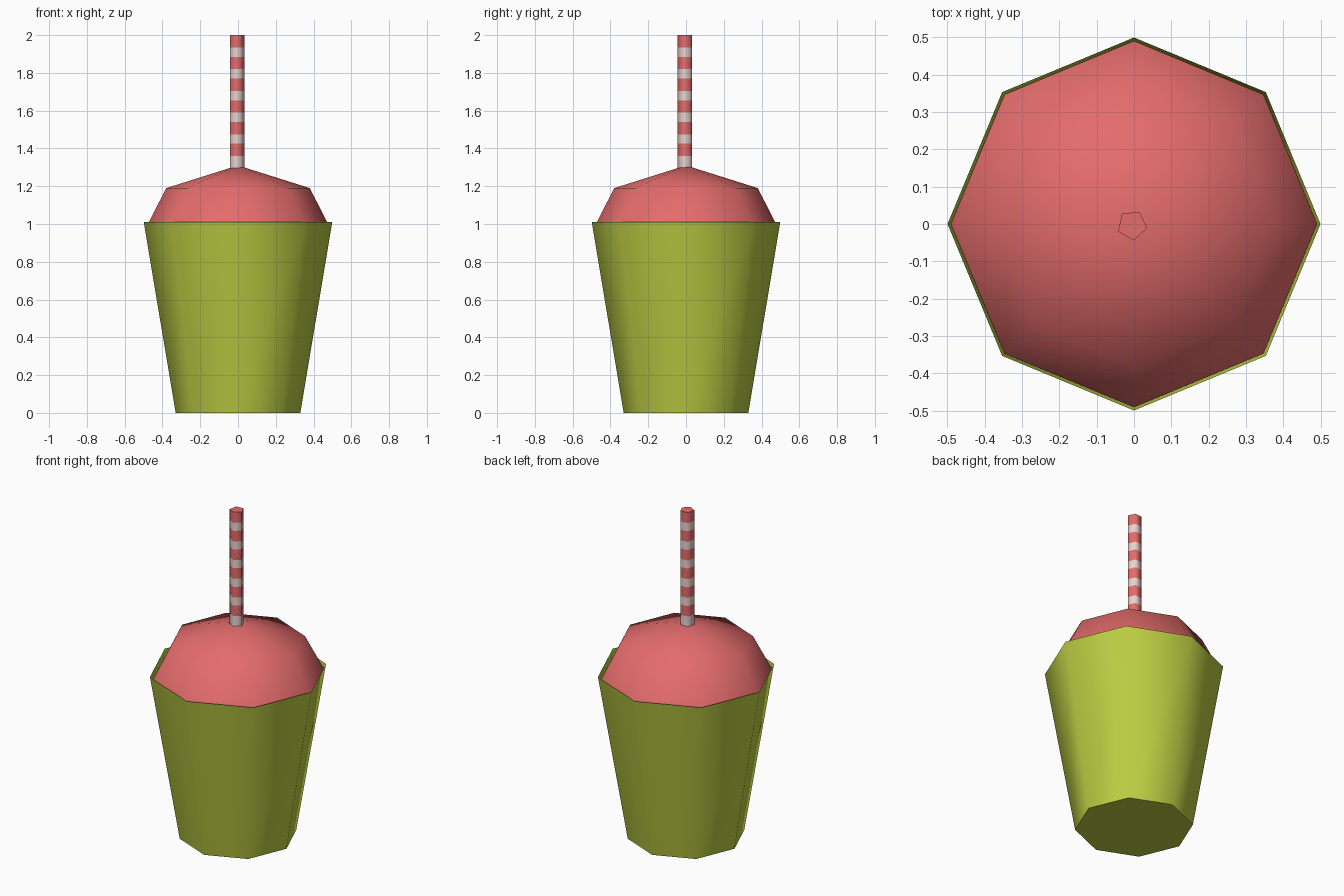
import bpy, bmesh, math

if "Cube" in bpy.data.objects:
    bpy.data.objects.remove(bpy.data.objects["Cube"])


def material(name, rgb):
    m = bpy.data.materials.new(name)
    m.diffuse_color = (*rgb, 1)
    m.use_nodes = True
    m.node_tree.nodes["Principled BSDF"].inputs["Base Color"].default_value = m.diffuse_color
    return m


green = material("cup green", (0.50, 0.61, 0.055))
red = material("ice red", (0.78, 0.15, 0.15))
white = material("stripe white", (0.80, 0.65, 0.62))


def lathe(name, profile, sides, mats, start=0.0, centre=(0, 0),
          cap_bottom=False, cap_top=False, band=lambda i: 0):
    """Sweep (radius, z) points round a vertical axis; radius 0 makes a tip."""
    bm = bmesh.new()
    rings = []
    for r, z in profile:
        n = sides if r > 0 else 1
        rings.append([bm.verts.new((
            centre[0] + r * math.cos(start + math.tau * k / sides),
            centre[1] + r * math.sin(start + math.tau * k / sides), z))
            for k in range(n)])
    for i, (a, b) in enumerate(zip(rings, rings[1:])):
        for k in range(sides):
            j = (k + 1) % sides
            vs = [a[k], a[j], b[0]] if len(b) == 1 else [a[k], a[j], b[j], b[k]]
            f = bm.faces.new(vs)
            f.material_index = band(i)
            f.smooth = True
    if cap_bottom:
        bm.faces.new(rings[0][::-1])
    if cap_top:
        bm.faces.new(rings[-1])
    # keep the rims of the caps sharp
    for e in bm.edges:
        if len(e.link_faces) == 2 and e.calc_face_angle() > math.radians(60):
            e.smooth = False
    me = bpy.data.meshes.new(name)
    bm.to_mesh(me)
    bm.free()
    for m in mats:
        me.materials.append(m)
    ob = bpy.data.objects.new(name, me)
    bpy.context.collection.objects.link(ob)
    return ob


# Tapered open cup
lathe("cup", [(0.33, 0), (0.499, 1.01)], 8, [green], cap_bottom=True)

# Domed ice filling, sitting just inside the rim
lathe("ice_dome", [(0.49, 0.975), (0.38, 1.19), (0, 1.31)], 8, [red])

# Striped straw, white band at the bottom and red at the top
period, white_part = 0.115, 0.05
levels = [1.28]
for n in range(6):
    z = 1.31 + n * period
    levels += [z + white_part, z + period]
lathe("straw", [(0.041, z) for z in levels], 5, [red, white],
      start=math.radians(-12), centre=(-0.005, -0.003), cap_top=True,
      band=lambda i: 1 if i % 2 == 0 else 0)
